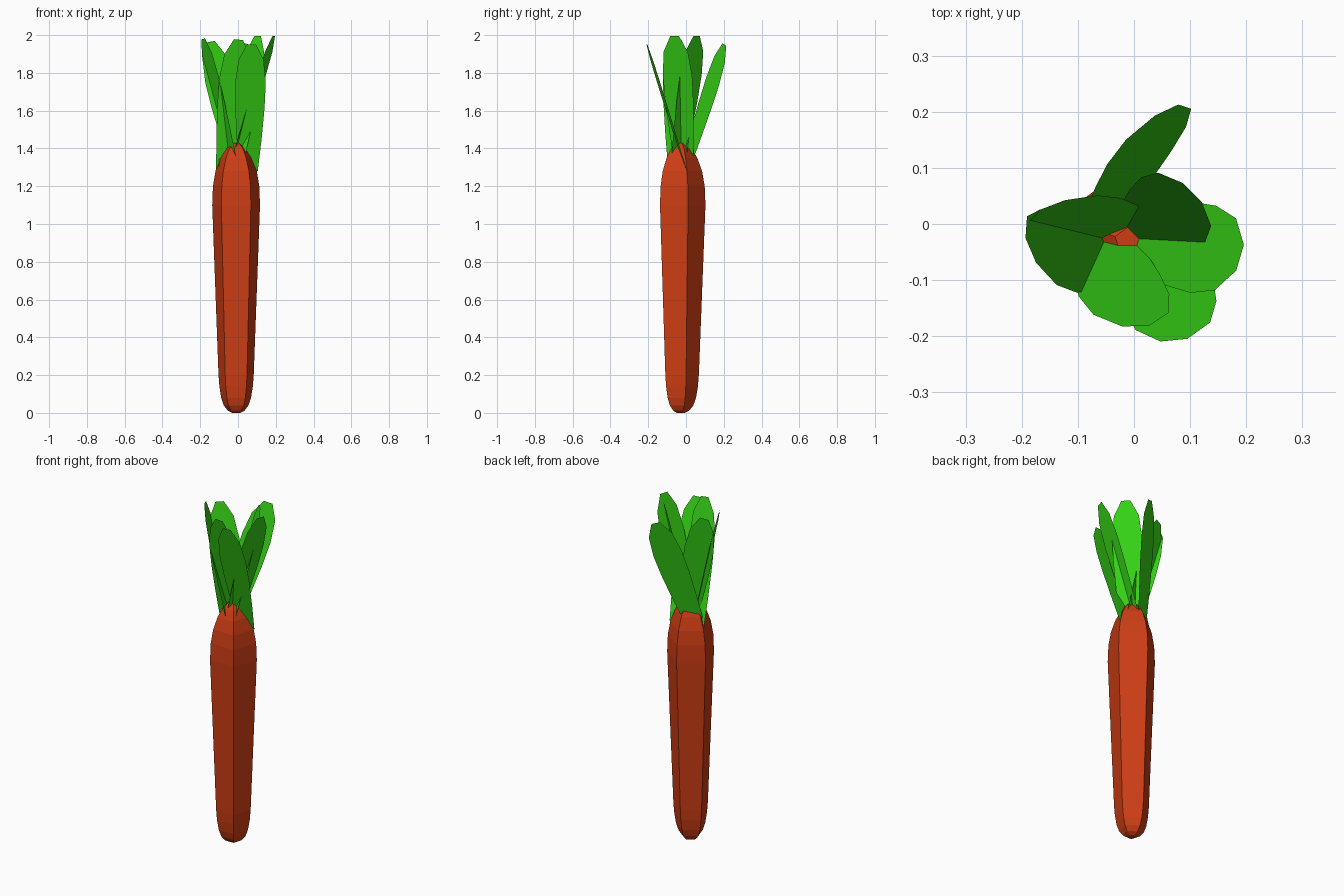
import bpy
from math import sin, cos, radians
from mathutils import Vector

if "Cube" in bpy.data.objects:
    bpy.data.objects.remove(bpy.data.objects["Cube"])


def material(name, rgb):
    m = bpy.data.materials.new(name)
    m.diffuse_color = (*rgb, 1)
    m.use_nodes = True
    m.node_tree.nodes["Principled BSDF"].inputs["Base Color"].default_value = m.diffuse_color
    return m


def make(name, verts, faces, mat):
    me = bpy.data.meshes.new(name)
    me.from_pydata(verts, [], faces)
    me.materials.append(mat)
    ob = bpy.data.objects.new(name, me)
    bpy.context.collection.objects.link(ob)


orange = material("orange", (0.61, 0.047, 0.007))
green = material("green", (0.037, 0.65, 0.008))

# Root: five-sided lathe, flat side to the front; profile of (height, radius)
profile = [(0, .022), (.012, .047), (.04, .069), (.08, .083), (.14, .093), (.2, .098),
           (1.1, .133), (1.2, .129), (1.28, .115), (1.35, .090), (1.40, .060), (1.43, .025)]
N = 5
verts = [(-.01 + r * cos(radians(90 + 72 * i)), -.03 + r * sin(radians(90 + 72 * i)), z)
         for z, r in profile for i in range(N)]
faces = [(k * N + i, k * N + (i + 1) % N, (k + 1) * N + (i + 1) % N, (k + 1) * N + i)
         for k in range(len(profile) - 1) for i in range(N)]
top = (len(profile) - 1) * N
faces += [tuple(reversed(range(N))), tuple(range(top, top + N))]
make("carrot_root", verts, faces, orange)

# Leaf outline: (fraction of length, half width), narrower base and blunt tip
outline = [(0, .050), (.25, .066), (.5, .078), (.7, .081), (.88, .067), (1, .024)]

# Leaves: base, tip, horizontal direction of the blade's width
leaves = [
    ((-.06, -.007, 1.29), (.058, .203, 1.95), (.88, .48)),
    ((.01, -.02, 1.29), (-.145, .034, 1.965), (.94, .33)),
    ((-.02, -.05, 1.30), (-.184, -.047, 1.98), (.415, -.91)),
    ((-.066, 0, 1.285), (.003, -.182, 1.976), (1, 0)),
    ((.055, 0, 1.28), (.071, -.207, 1.95), (.99, .10)),
    ((-.03, -.01, 1.30), (.189, -.06, 1.995), (.29, .955)),
    ((-.01, -.045, 1.31), (.104, .056, 1.995), (.7, -.7)),
]
for n, (base, tip, wide) in enumerate(leaves, 1):
    b, t = Vector(base), Vector(tip)
    axis = (t - b).normalized()
    w = Vector((*wide, 0))
    w = (w - axis * w.dot(axis)).normalized()
    pts = [b.lerp(t, f) + w * h * s for f, h in outline for s in (-1, 1)]
    quads = [(2 * i, 2 * i + 1, 2 * i + 3, 2 * i + 2) for i in range(len(outline) - 1)]
    make(f"leaf_{n}", pts, quads, green)
